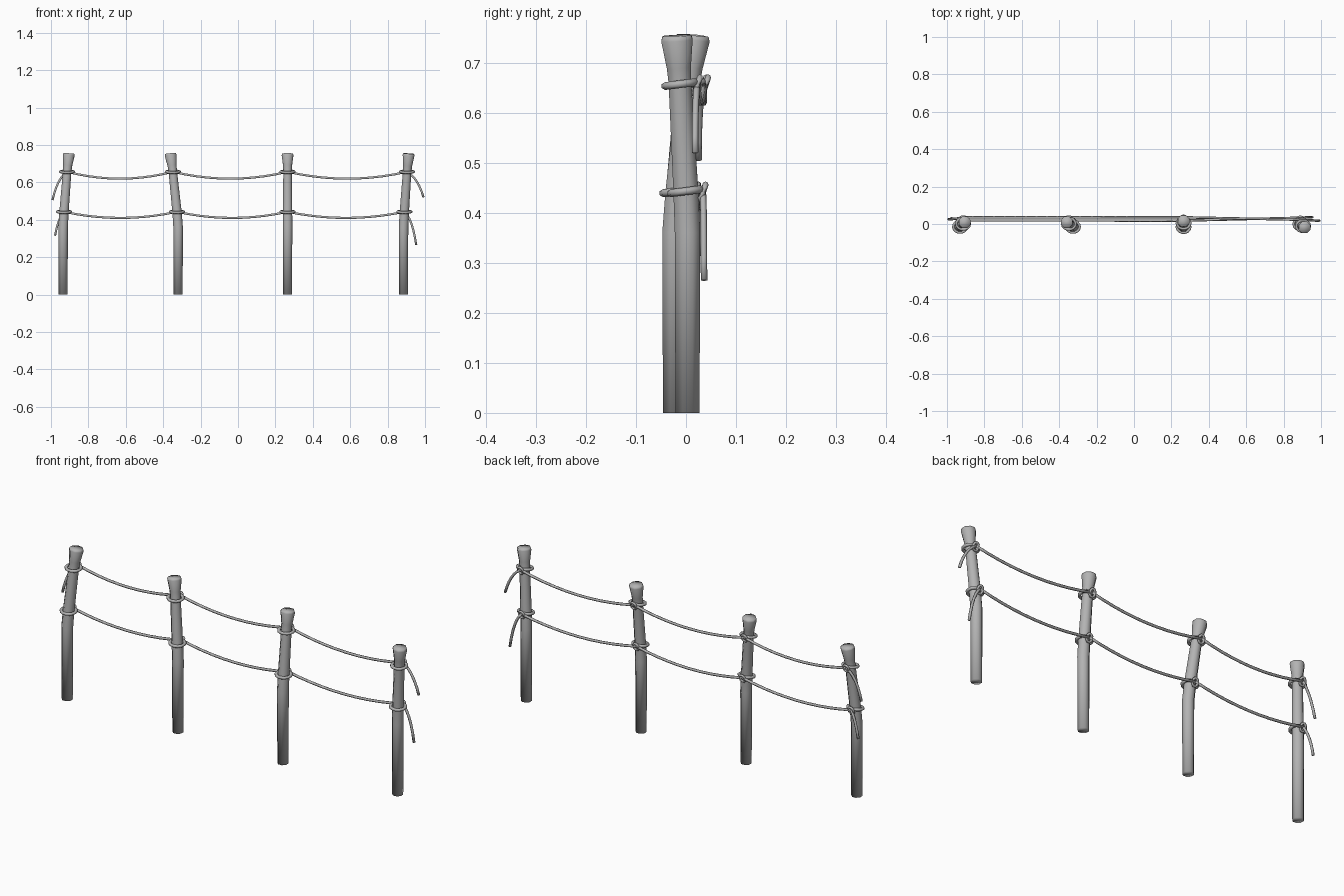
import bpy, bmesh, math
from mathutils import Vector

cube = bpy.data.objects.get("Cube")
if cube:
    bpy.data.objects.remove(cube, do_unlink=True)

grey = bpy.data.materials.new("weathered grey")
grey.use_nodes = True
colour = (0.45, 0.45, 0.45, 1)
grey.diffuse_color = colour
grey.node_tree.nodes["Principled BSDF"].inputs["Base Color"].default_value = colour


def tube(name, points, radii, sides, closed=False):
    """Sweep a ring of the given side count along a path of points."""
    pts = [Vector(p) for p in points]
    n = len(pts)
    bm = bmesh.new()
    rings = []
    for i, p in enumerate(pts):
        if closed:
            t = pts[(i + 1) % n] - pts[i - 1]
        else:
            t = pts[min(i + 1, n - 1)] - pts[max(i - 1, 0)]
        t.normalize()
        ref = Vector((0, 1, 0)) if abs(t.y) < 0.8 and not closed else Vector((0, 0, 1))
        u = ref.cross(t).normalized()
        v = t.cross(u)
        ring = []
        for k in range(sides):
            a = math.tau * (k + 0.5) / sides
            ring.append(bm.verts.new(p + radii[i] * (u * math.cos(a) + v * math.sin(a))))
        rings.append(ring)
    for i in range(n if closed else n - 1):
        a, b = rings[i], rings[(i + 1) % n]
        for k in range(sides):
            j = (k + 1) % sides
            bm.faces.new((a[k], a[j], b[j], b[k]))
    if not closed:
        bm.faces.new(rings[0][::-1])
        bm.faces.new(rings[-1])
    bmesh.ops.recalc_face_normals(bm, faces=bm.faces)
    for f in bm.faces:
        f.smooth = True
    mesh = bpy.data.meshes.new(name)
    bm.to_mesh(mesh)
    bm.free()
    mesh.materials.append(grey)
    obj = bpy.data.objects.new(name, mesh)
    bpy.context.collection.objects.link(obj)
    return obj


def rope(name, points, radius=0.0065):
    return tube(name, points, [radius] * len(points), 6)


def curve(a, b, c, steps=6):
    """Quadratic curve from a to c, pulled toward b."""
    a, b, c = Vector(a), Vector(b), Vector(c)
    return [a * (1 - t) ** 2 + b * 2 * t * (1 - t) + c * t * t
            for t in (i / steps for i in range(steps + 1))]


# Posts: foot x, foot y, top lean in x, top lean in y
posts = [(-0.935, -0.02, 0.03, 0.03), (-0.32, -0.02, -0.04, 0.03),
         (0.265, -0.022, 0.0, 0.038), (0.885, 0.003, 0.027, -0.021)]
# Post profile: height, radius, share of the lean
profile = [(0, 0.026, 0), (0.36, 0.0275, 0), (0.44, 0.027, 0.15), (0.66, 0.0245, 0.72),
           (0.69, 0.026, 0.82), (0.745, 0.034, 1), (0.754, 0.031, 1.02)]
levels = {"upper": (0.657, 0.7, 0.62), "lower": (0.443, 0.16, 0.41)}


def axis(post, share):
    x, y, lx, ly = post
    return x + lx * share, y + ly * share


for i, post in enumerate(posts, 1):
    tube(f"post_{i}", [(*axis(post, s), z) for z, r, s in profile],
         [r for z, r, s in profile], 8)

for level, (z, share, sag) in levels.items():
    ties = []
    for i, post in enumerate(posts, 1):
        x, y = axis(post, share)
        # Loop around the post, slightly wider across
        loop = [(x + 0.036 * math.cos(a), y + 0.031 * math.sin(a), z + 0.004 * math.sin(a))
                for a in (math.tau * k / 14 for k in range(14))]
        tube(f"{level}_loop_{i}", loop, [0.0078] * 14, 6, closed=True)
        # Knot at the back of the loop
        back = y + 0.034
        knot = [(x + 0.014 * math.cos(a), back + 0.006 * math.sin(a), z - 0.003 + 0.018 * math.sin(a))
                for a in (math.tau * k / 10 for k in range(10))]
        tube(f"{level}_knot_{i}", knot, [0.006] * 10, 6, closed=True)
        ties.append(Vector((x, min(back, 0.036), z)))
    # Sagging spans
    for i, (a, b) in enumerate(zip(ties, ties[1:]), 1):
        mid = (a + b) / 2
        mid.z = 2 * sag - z
        rope(f"{level}_span_{i}", curve(a, mid, b, 10))
    # Loose ends past the outer posts
    for side, tie in (("right", ties[0]), ("left", ties[-1])):
        if side == "right":
            end = (-0.992, 0.025, 0.505) if level == "upper" else (-0.978, 0.03, 0.315)
        else:
            end = (0.992, 0.018, 0.52) if level == "upper" else (0.953, 0.036, 0.265)
        bend = ((tie.x + end[0] * 2) / 3, end[1], z - 0.035)
        rope(f"{level}_loose_end_{side}", curve(tie, bend, end))
